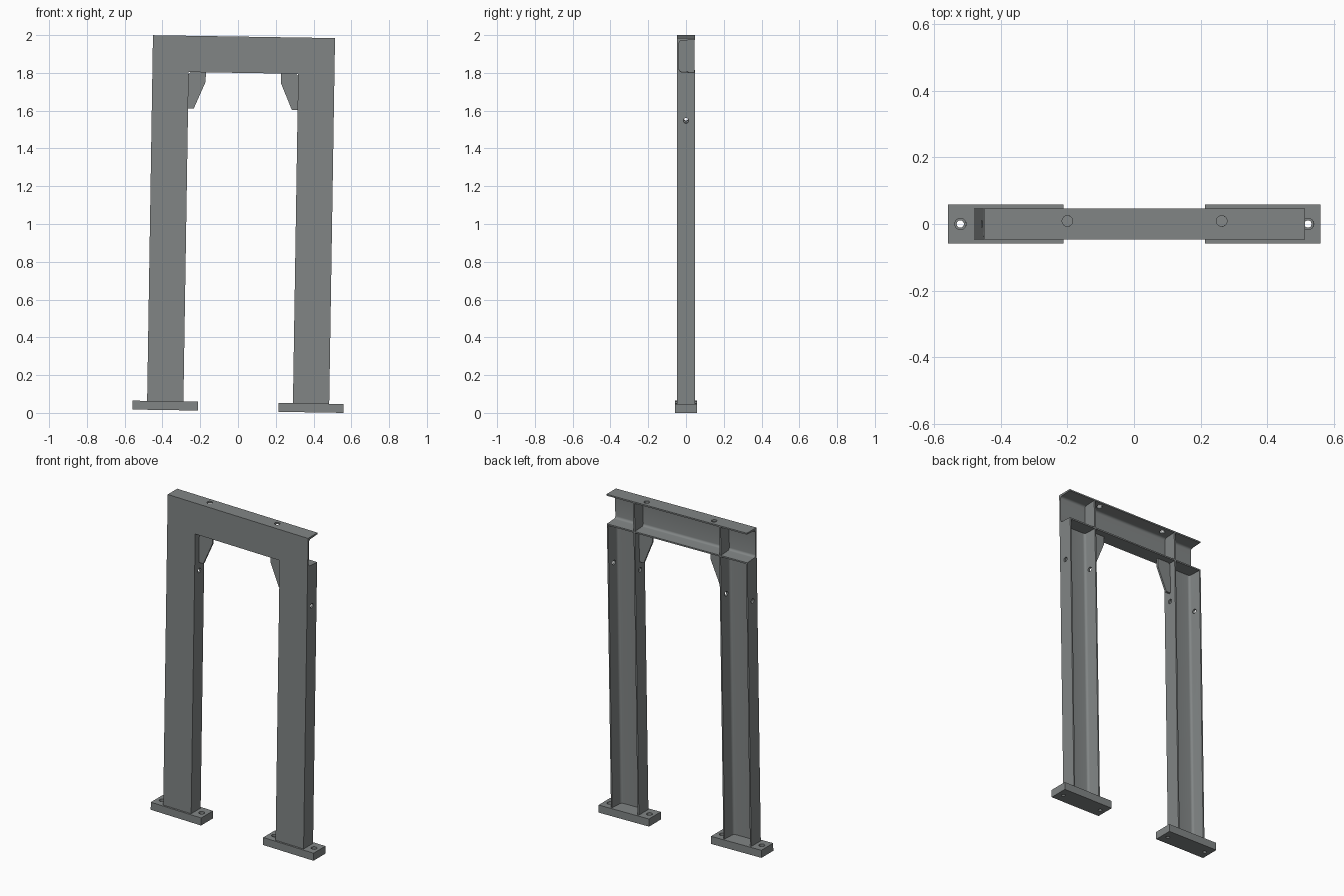
import bpy, bmesh
from math import pi, sin, cos
from mathutils import Matrix

cube = bpy.data.objects.get("Cube")
if cube:
    bpy.data.objects.remove(cube, do_unlink=True)

# Main dimensions
TILT = Matrix.Rotation(0.0159, 4, 'Y')   # whole frame leans slightly to +x
LEG_X, HALF, DEPTH = 0.386, 0.096, 0.0465
BASE_Z, BASE_TOP, BEAM_Z, TOP_Z = 0.009, 0.056, 1.80, 1.992
INNER = LEG_X - HALF

steel = bpy.data.materials.new("steel grey")
steel.use_nodes = True
colour = (0.22, 0.235, 0.235, 1)
steel.diffuse_color = colour
steel.node_tree.nodes["Principled BSDF"].inputs["Base Color"].default_value = colour


def extrude(name, points, length, matrix):
    """Extrude a 2D outline along local z, then place it."""
    bm = bmesh.new()
    face = bm.faces.new([bm.verts.new((u, v, 0)) for u, v in points])
    grown = bmesh.ops.extrude_face_region(bm, geom=[face])["geom"]
    verts = [g for g in grown if isinstance(g, bmesh.types.BMVert)]
    bmesh.ops.translate(bm, verts=verts, vec=(0, 0, length))
    bmesh.ops.recalc_face_normals(bm, faces=bm.faces)
    bm.transform(matrix)
    mesh = bpy.data.meshes.new(name)
    bm.to_mesh(mesh)
    bm.free()
    mesh.materials.append(steel)
    ob = bpy.data.objects.new(name, mesh)
    bpy.context.collection.objects.link(ob)
    ob.matrix_world = TILT
    return ob


def activate(ob):
    bpy.ops.object.select_all(action='DESELECT')
    ob.select_set(True)
    bpy.context.view_layer.objects.active = ob


def box(name, x, y, z):
    outline = [(x[0], y[0]), (x[1], y[0]), (x[1], y[1]), (x[0], y[1])]
    return extrude(name, outline, z[1] - z[0], Matrix.Translation((0, 0, z[0])))


def drill(ob, centre, radius, length, axis='Z'):
    """Cut a round hole along the z or x axis."""
    turn = Matrix.Rotation(pi / 2, 4, 'Y') if axis == 'X' else Matrix()
    circle = [(radius * cos(i * pi / 12), radius * sin(i * pi / 12)) for i in range(24)]
    place = Matrix.Translation(centre) @ turn @ Matrix.Translation((0, 0, -length / 2))
    cutter = extrude("hole_cutter", circle, length, place)
    cutter.hide_render = True
    mod = ob.modifiers.new("hole", 'BOOLEAN')
    mod.operation, mod.solver, mod.object = 'DIFFERENCE', 'EXACT', cutter
    activate(ob)
    bpy.ops.object.modifier_apply(modifier=mod.name)
    bpy.data.objects.remove(cutter, do_unlink=True)


def channel_outline():
    """C section: web at the front, tapered flanges with filleted roots."""
    web, tip, root, r = 0.010, 0.009, 0.013, 0.015
    side = [(HALF, -DEPTH), (HALF, DEPTH), (HALF - tip, DEPTH)]
    cu, cv = HALF - root - r, -DEPTH + web + r
    for i in range(7):
        a = i * pi / 12
        side.append((cu + r * cos(a), cv - r * sin(a)))
    return side + [(-u, v) for u, v in reversed(side)]


# Header beam, open to the back and at both ends
along_x = Matrix(((0, 0, 1, 0), (0, 1, 0, 0), (1, 0, 0, 0), (0, 0, 0, 1)))
span = LEG_X + HALF
header = extrude("header_beam", channel_outline(), 2 * span,
                 Matrix.Translation((-span, 0, (BEAM_Z + TOP_Z) / 2)) @ along_x)
bpy.context.view_layer.update()
for s in (-1, 1):
    drill(header, (s * 0.2315, 0.009, TOP_Z), 0.016, 0.06)
parts = [header]

for s, side in ((1, "left"), (-1, "right")):
    # Leg channel with a bolt hole through both flanges
    leg = extrude(side + "_leg", channel_outline(), BEAM_Z - BASE_TOP,
                  Matrix.Translation((s * LEG_X, 0, BASE_TOP)))
    drill(leg, (s * LEG_X, 0, 1.555), 0.014, 0.3, 'X')

    # Base plate with countersunk anchor holes
    base = box(side + "_base_plate", (s * LEG_X - 0.173, s * LEG_X + 0.173),
               (-0.058, 0.058), (BASE_Z, BASE_TOP))
    for off in (-0.136, 0.136):
        drill(base, (s * LEG_X + off, 0, BASE_TOP), 0.011, 0.2)
        drill(base, (s * LEG_X + off, 0, BASE_TOP), 0.017, 0.03)

    # Stiffener inside the header, in line with the inner leg flange
    box(side + "_stiffener", sorted((s * INNER, s * (INNER + 0.011))),
        (-DEPTH + 0.005, DEPTH - 0.001), (BEAM_Z + 0.005, TOP_Z - 0.005))

    # Gusset in the inner corner, with a clipped corner
    shape = [(0, 0.193), (0.03, 0.193), (0.091, 0.05), (0.091, 0),
             (0.012, 0), (0, 0.012)]
    extrude(side + "_gusset", [(s * (INNER - u), BEAM_Z - d) for u, d in shape], 0.012,
            Matrix.Translation((0, 0.006, 0)) @ Matrix.Rotation(pi / 2, 4, 'X'))
    parts += [leg, base]

# Smooth fillets and holes, sharp edges elsewhere
for ob in parts:
    activate(ob)
    bpy.ops.object.shade_smooth_by_angle(angle=pi / 6)
